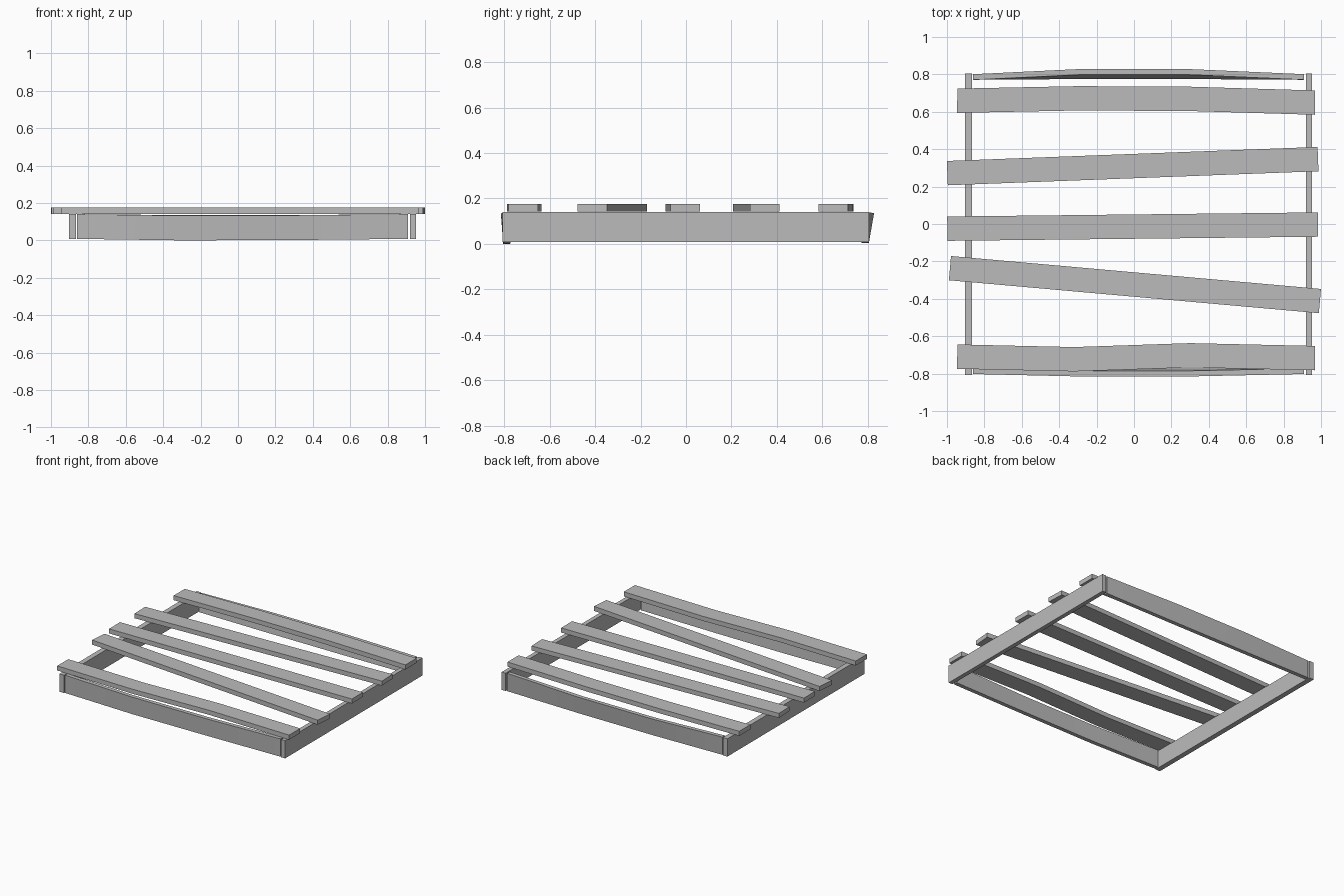
import bpy
import bmesh
from mathutils import Vector

cube = bpy.data.objects.get("Cube")
if cube:
    bpy.data.objects.remove(cube, do_unlink=True)

wood = bpy.data.materials.new("grey wood")
wood.use_nodes = True
GREY = (0.5, 0.5, 0.5, 1)
wood.diffuse_color = GREY
wood.node_tree.nodes["Principled BSDF"].inputs["Base Color"].default_value = GREY


def plank(name, path, width, low, high, warp=None):
    """Loft a rectangular section along a path.

    warp gives, per point, the inward shift of the lower edge and the sag."""
    bm = bmesh.new()
    points = [Vector((x, y, 0)) for x, y in path]
    along = (points[-1] - points[0]).normalized()
    side = Vector((-along.y, along.x, 0)) * width / 2
    warp = warp or [(0, 0)] * len(points)
    rings = []
    for p, (shift, sag) in zip(points, warp):
        foot = p + Vector((0, shift, low - sag))
        head = p + Vector((0, 0, high - sag))
        rings.append([bm.verts.new(c) for c in
                      (foot - side, foot + side, head + side, head - side)])
    for a, b in zip(rings, rings[1:]):
        for i in range(4):
            j = (i + 1) % 4
            bm.faces.new((a[i], a[j], b[j], b[i]))
    bm.faces.new(rings[0])
    bm.faces.new(rings[-1])
    bmesh.ops.recalc_face_normals(bm, faces=bm.faces)
    mesh = bpy.data.meshes.new(name)
    bm.to_mesh(mesh)
    bm.free()
    mesh.materials.append(wood)
    obj = bpy.data.objects.new(name, mesh)
    bpy.context.collection.objects.link(obj)
    bpy.ops.object.select_all(action="DESELECT")
    obj.select_set(True)
    bpy.context.view_layer.objects.active = obj
    bpy.ops.object.shade_smooth_by_angle()


# Straight side rails
for name, x, width in (("left_rail", 0.936, 0.032), ("right_rail", -0.885, 0.038)):
    plank(name, [(x, -0.807), (x, 0.805)], width, 0.008, 0.14)

# Bowed end boards, leaning outward in the middle
plank("front_board", [(-0.86, -0.787), (-0.3, -0.8), (0.3, -0.8), (0.91, -0.787)],
      0.03, 0.008, 0.14, [(0, 0), (0.01, 0.008), (0.012, 0.006), (0, 0)])
plank("back_board", [(-0.86, 0.786), (-0.3, 0.813), (0.3, 0.813), (0.91, 0.786)],
      0.03, 0.008, 0.14, [(0, 0), (-0.023, 0.005), (-0.023, 0.005), (0, 0)])

# Crooked slats across the top, front to back
slats = {
    "front_slat": [(-0.945, -0.709), (-0.32, -0.723), (0.3, -0.702), (0.968, -0.717)],
    "front_middle_slat": [(-0.984, -0.236), (0.994, -0.412)],
    "middle_slat": [(-0.998, -0.025), (0.984, -0.003)],
    "back_middle_slat": [(-0.998, 0.272), (0.984, 0.347)],
    "back_slat": [(-0.945, 0.659), (-0.3, 0.672), (0.3, 0.669), (0.968, 0.649)],
}
for name, path in slats.items():
    plank(name, path, 0.13, 0.142, 0.176)
